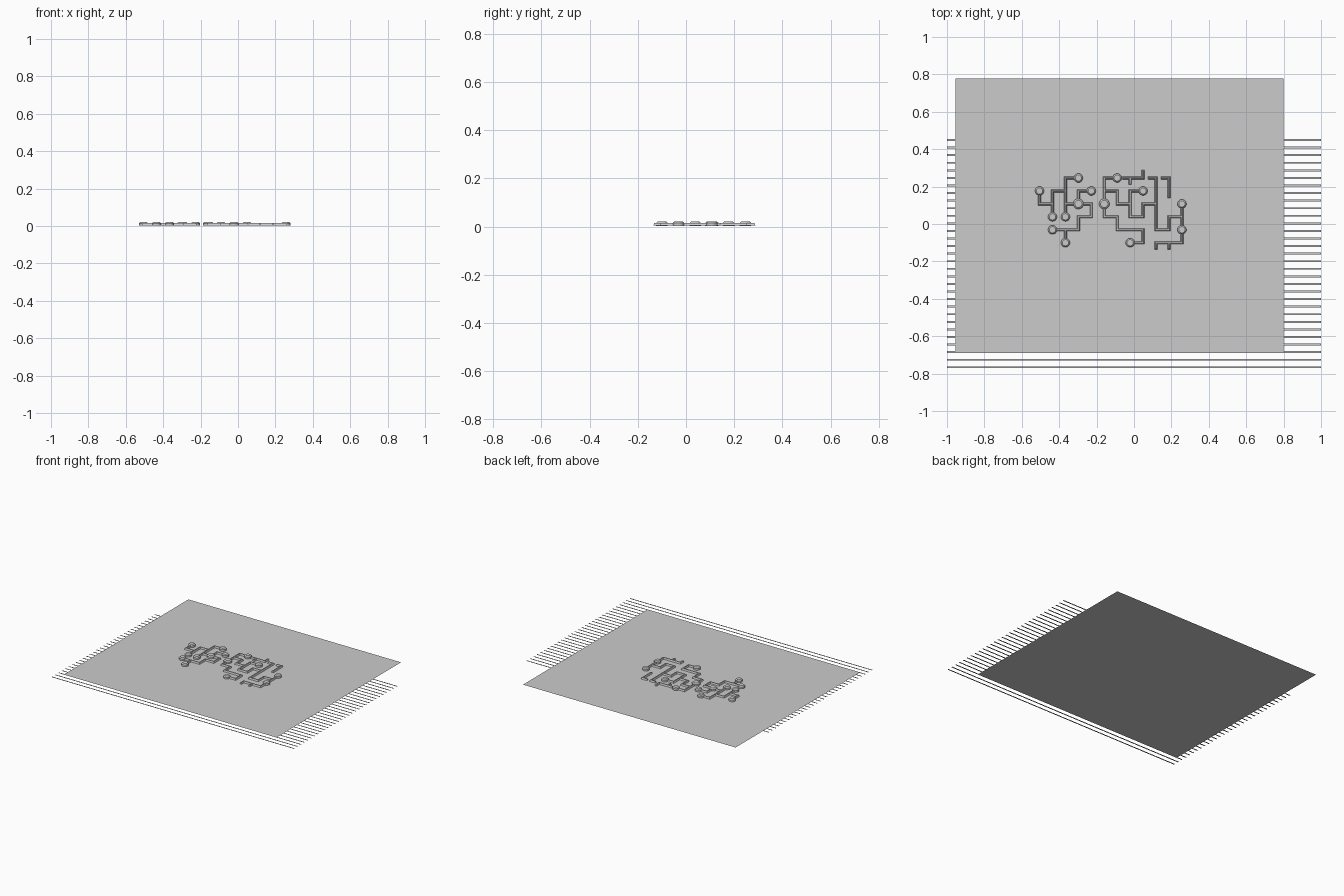
import bpy, bmesh
from mathutils import Matrix, Vector

if "Cube" in bpy.data.objects:
    bpy.data.objects.remove(bpy.data.objects["Cube"])

PITCH, X0, Y0 = 0.0692, -0.505, 0.246


def grid(i, j):
    return Vector((X0 + i * PITCH, Y0 - j * PITCH, 0))


def finish(name, bm):
    me = bpy.data.meshes.new(name)
    bm.to_mesh(me)
    bm.free()
    ob = bpy.data.objects.new(name, me)
    bpy.context.collection.objects.link(ob)
    return ob


def flat_rect(bm, x1, x2, y1, y2, z):
    bm.faces.new([bm.verts.new(p) for p in
                  ((x1, y1, z), (x2, y1, z), (x2, y2, z), (x1, y2, z))])


# thin board sheet
bm = bmesh.new()
flat_rect(bm, -0.954, 0.80, -0.685, 0.778, 0.0)
finish("board_sheet", bm)

# fine parallel strips running the full width
bm = bmesh.new()
for k in range(31):
    y = 0.449 - k * 0.0405
    flat_rect(bm, -1, 1, y - 0.005, y + 0.005, 0.0)
finish("scan_strips", bm)

# raised tracks as paths on a regular grid
paths = [
    [(0, 1), (0, 2), (1, 2)],
    [(1, 3), (1, 1), (2, 1)],
    [(3, 0), (2, 0), (2, 3)],
    [(2, 2), (4, 2), (4, 3), (3, 3), (3, 4), (1, 4)],
    [(4, 1), (3, 1), (3, 2)],
    [(2, 4), (2, 5)],
    [(6, 0), (5, 0), (5, 3), (6, 3), (6, 4), (8, 4), (8, 5), (7, 5)],
    [(5, 1), (6, 1), (6, 2), (7, 2)],
    [(8, 1), (7, 1), (7, 3), (8, 3), (8, 2), (9, 2)],
    [(8.5, 0), (9, 0), (9, 4), (10, 4), (10, 3), (11, 3)],
    [(11, 2), (11, 4)],
    [(6.5, 0), (8, 0), (8, -0.5)],
    [(7, 0), (7, 0.4)],
    [(9.5, 0), (10, 0), (10, 1.45)],
    [(11, 4.4), (11, 5), (9, 5), (9, 5.4)],
    [(10, 5), (10, 5.4)],
]
bm = bmesh.new()
W, Z1, Z2 = 0.0075, 0.004, 0.016
for path in paths:
    for a, b in zip(path, path[1:]):
        p, q = grid(*a), grid(*b)
        c, d = (p + q) / 2, q - p
        hx, hy = abs(d.x) / 2 + W, abs(d.y) / 2 + W
        res = bmesh.ops.create_cube(bm, size=2)
        for v in res["verts"]:
            inset = 0.004 if v.co.z > 0 else 0
            v.co = Vector((c.x + v.co.x * (hx - inset),
                           c.y + v.co.y * (hy - inset),
                           Z2 if v.co.z > 0 else Z1))
finish("tracks", bm)


# round pads with chamfered rims
def add_pad(bm, i, j, r):
    for r1, r2, z1, z2 in ((r, r, 0.002, 0.015), (r, r * 0.7, 0.015, 0.022)):
        bmesh.ops.create_cone(
            bm, cap_ends=True, segments=20, radius1=r1, radius2=r2,
            depth=z2 - z1,
            matrix=Matrix.Translation(grid(i, j) + Vector((0, 0, (z1 + z2) / 2))))


bm = bmesh.new()
for i, j in [(3, 0), (6, 0), (0, 1), (4, 1), (8, 1), (11, 2), (1, 3),
             (2, 3), (1, 4), (11, 4), (2, 5), (7, 5)]:
    add_pad(bm, i, j, 0.024)
finish("pads", bm)

bm = bmesh.new()
for i, j in [(3, 2), (5, 2)]:
    add_pad(bm, i, j, 0.028)
finish("main_pads", bm)
